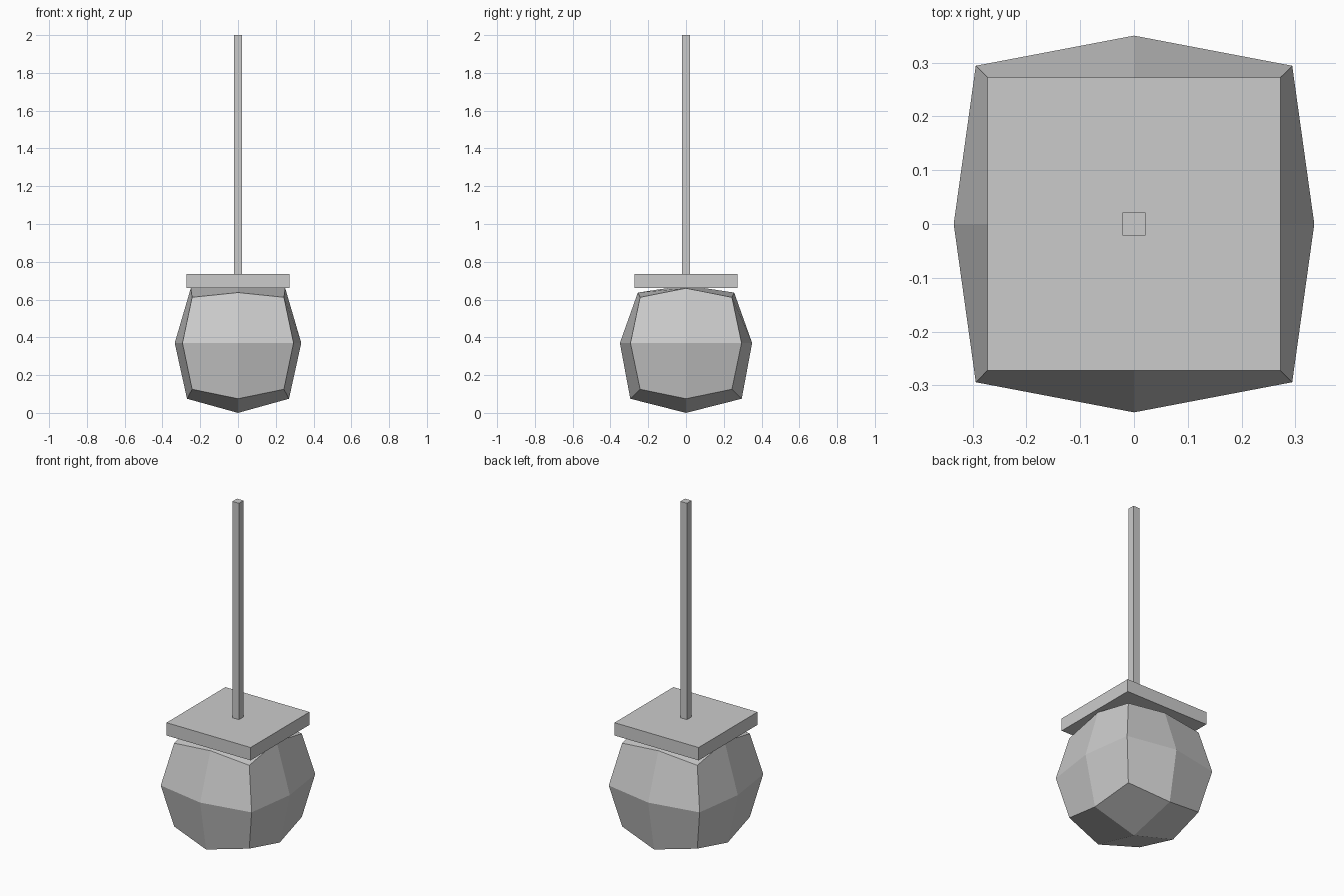
import bpy, bmesh

if "Cube" in bpy.data.objects:
    bpy.data.objects.remove(bpy.data.objects["Cube"])


def add_object(name, bm):
    bmesh.ops.recalc_face_normals(bm, faces=bm.faces[:])
    mesh = bpy.data.meshes.new(name)
    bm.to_mesh(mesh)
    bm.free()
    obj = bpy.data.objects.new(name, mesh)
    bpy.context.collection.objects.link(obj)
    return obj


def box(name, half_width, z0, z1):
    bm = bmesh.new()
    bmesh.ops.create_cube(bm, size=1)
    for v in bm.verts:
        v.co = (v.co.x * 2 * half_width, v.co.y * 2 * half_width,
                z0 if v.co.z < 0 else z1)
    return add_object(name, bm)


# Faceted ball: cube split 2 x 2 per side, each kind of point pushed outward.
# Key: (layer, on x axis side, on y axis side) -> half x, half y, z
SHAPE = {
    (-1, 0, 0): (0, 0, 0.0),
    (-1, 1, 0): (0.27, 0, 0.075),
    (-1, 0, 1): (0, 0.295, 0.075),
    (-1, 1, 1): (0.243, 0.243, 0.125),
    (0, 1, 0): (0.335, 0, 0.37),
    (0, 0, 1): (0, 0.35, 0.37),
    (0, 1, 1): (0.294, 0.294, 0.37),
    (1, 0, 0): (0, 0, 0.675),
    (1, 1, 0): (0.25, 0, 0.66),
    (1, 0, 1): (0, 0.255, 0.637),
    (1, 1, 1): (0.243, 0.243, 0.612),
}
bm = bmesh.new()
bmesh.ops.create_cube(bm, size=2)
bmesh.ops.subdivide_edges(bm, edges=bm.edges[:], cuts=1, use_grid_fill=True)
for v in bm.verts:
    sx, sy, sz = (round(c) for c in v.co)
    x, y, z = SHAPE[(sz, abs(sx), abs(sy))]
    v.co = (sx * x, sy * y, z)
add_object("faceted_ball", bm)

# Square plate resting on the ball
box("square_plate", 0.272, 0.66, 0.735)

# Slim upright rod
box("rod", 0.021, 0.735, 2.0)
